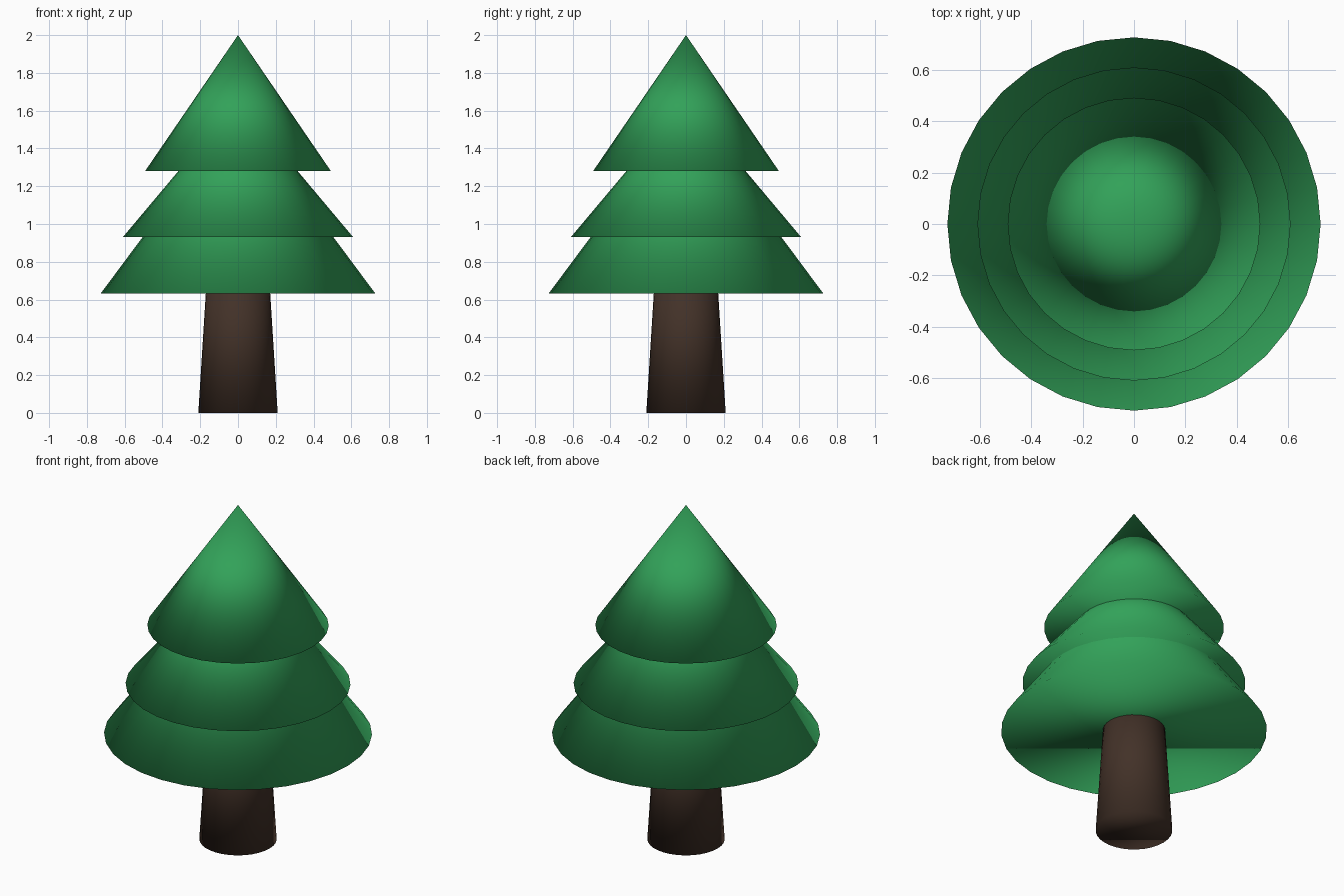
import bpy

if "Cube" in bpy.data.objects:
    bpy.data.objects.remove(bpy.data.objects["Cube"])


def material(name, rgb):
    m = bpy.data.materials.new(name)
    m.diffuse_color = (*rgb, 1.0)
    m.use_nodes = True
    m.node_tree.nodes["Principled BSDF"].inputs["Base Color"].default_value = m.diffuse_color
    return m


GREEN = material("pine green", (0.032, 0.36, 0.1))
BROWN = material("bark brown", (0.055, 0.031, 0.021))


def cone(name, r_bottom, r_top, z0, z1, mat):
    """Closed cone or frustum, fully smooth shaded (rim included)."""
    bpy.ops.mesh.primitive_cone_add(vertices=32, radius1=r_bottom, radius2=r_top,
                                    depth=z1 - z0, location=(0, 0, (z0 + z1) / 2))
    ob = bpy.context.object
    ob.name = name
    ob.data.materials.append(mat)
    bpy.ops.object.shade_smooth()
    return ob


# Tapered trunk, its top hidden inside the lowest tier
cone("trunk", 0.21, 0.16, 0.0, 0.8, BROWN)

# Three overlapping foliage tiers
for name, radius, z0, z1 in (("lower_foliage", 0.727, 0.632, 1.61),
                             ("middle_foliage", 0.61, 0.93, 1.656),
                             ("top_foliage", 0.492, 1.28, 2.0)):
    cone(name, radius, 0.0, z0, z1, GREEN)
